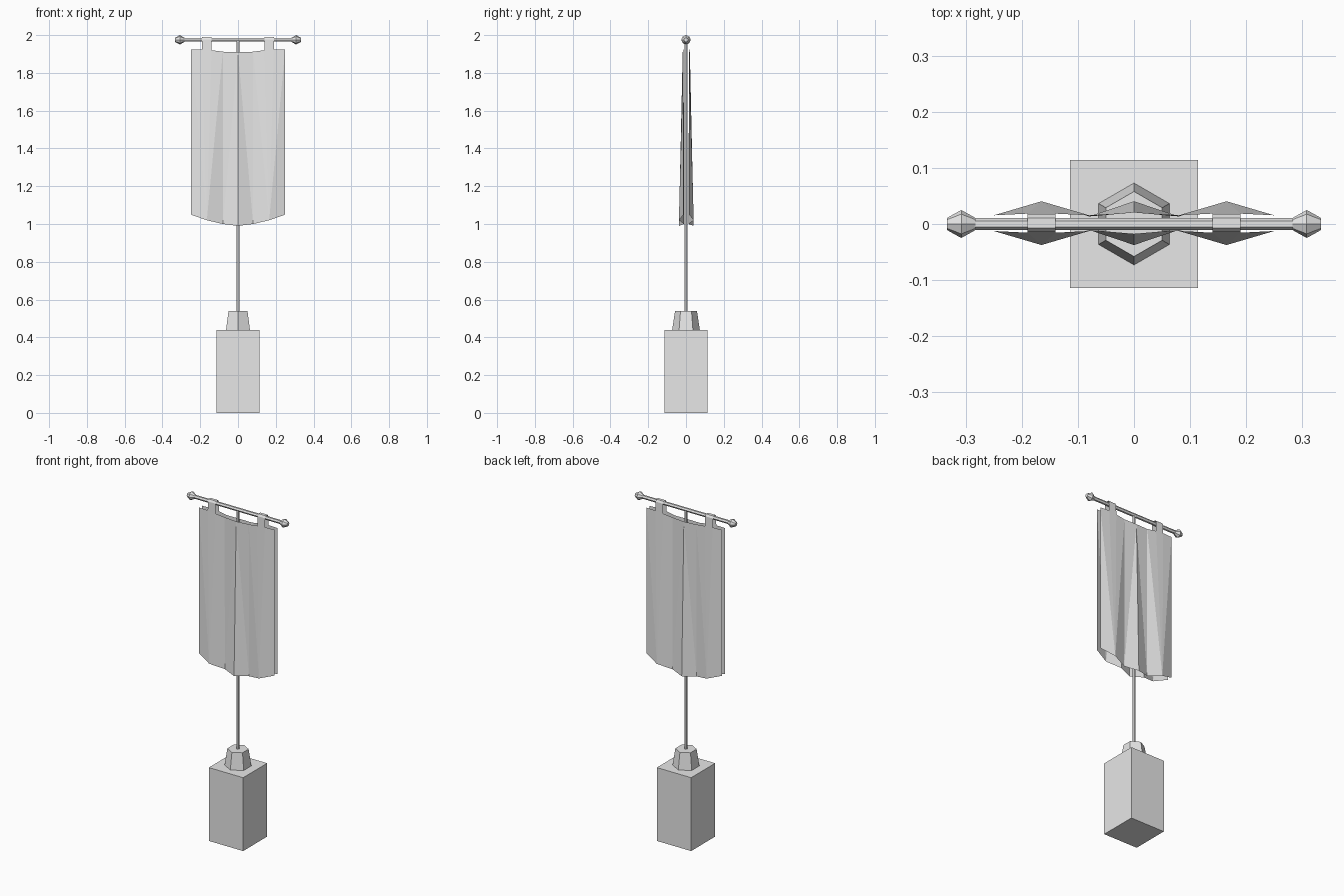
import bpy, bmesh, math
from mathutils import Matrix

cube = bpy.data.objects.get("Cube")
if cube:
    bpy.data.objects.remove(cube, do_unlink=True)

grey = bpy.data.materials.new("plain_grey")
grey.use_nodes = True
grey.diffuse_color = (0.8, 0.8, 0.8, 1)
grey.node_tree.nodes["Principled BSDF"].inputs["Base Color"].default_value = (0.8, 0.8, 0.8, 1)


def finish(name, bm, location=(0, 0, 0)):
    bmesh.ops.remove_doubles(bm, verts=bm.verts, dist=0.0005)
    bmesh.ops.recalc_face_normals(bm, faces=bm.faces)
    mesh = bpy.data.meshes.new(name)
    bm.to_mesh(mesh)
    bm.free()
    mesh.materials.append(grey)
    obj = bpy.data.objects.new(name, mesh)
    obj.location = location
    bpy.context.collection.objects.link(obj)
    return obj


def lathe(name, profile, sides, location=(0, 0, 0), axis="Z", turn=0.0):
    """Closed faceted solid from (radius, height) rings."""
    bm = bmesh.new()
    rings = [[bm.verts.new((r * math.cos(turn + math.tau * i / sides),
                            r * math.sin(turn + math.tau * i / sides), h))
              for i in range(sides)] for r, h in profile]
    for low, high in zip(rings, rings[1:]):
        for i in range(sides):
            j = (i + 1) % sides
            bm.faces.new((low[i], low[j], high[j], high[i]))
    bm.faces.new(rings[0])
    bm.faces.new(rings[-1])
    if axis == "X":
        bm.transform(Matrix.Rotation(math.pi / 2, 4, "Y"))
    return finish(name, bm, location)


# Plinth, socket and pole
lathe("plinth", [(0.161, 0), (0.161, 0.44)], 4, turn=math.pi / 4)
lathe("pole_socket", [(0.073, 0.44), (0.058, 0.54)], 6, turn=math.pi / 2)
lathe("pole", [(0.008, 0.53), (0.008, 1.975)], 6)

# Crossbar with a faceted knob at each end
lathe("crossbar", [(0.011, -0.3), (0.011, 0.3)], 6, (0, 0, 1.975), "X", math.pi / 2)
for side, x in (("left", 0.308), ("right", -0.308)):
    lathe(side + "_knob", [(0.011, -0.025), (0.025, 0), (0.011, 0.025)],
          8, (x, 0, 1.975), "X")

# Banner: one quarter of the pleated cloth, mirrored across both axes
top = [(0.25, 0.014, 1.925), (0.19, 0.017, 1.925), (0.14, 0.017, 1.92),
       (0.08, 0.014, 1.912), (0, 0.019, 1.91)]
hem = [(0.25, 0.014, 1.05), (0.165, 0.039, 1.02), (0.08, 0.012, 1.0), (0, 0.039, 0.99)]
panels = [
    (top[0], top[1], hem[1]), (top[0], hem[1], hem[0]),
    (top[1], top[2], hem[1]),
    (top[2], top[3], hem[1]), (top[3], hem[2], hem[1]),
    (top[3], top[4], hem[2]), (top[4], hem[3], hem[2]),
]
# Hanging tab that wraps over the crossbar
loop = [(0.017, None), (0.016, 1.978), (0.009, 1.99), (0, 1.99)]
for (y0, z0), (y1, z1) in zip(loop, loop[1:]):
    panels.append(((0.19, y0, z0 or 1.925), (0.14, y0, z0 or 1.92),
                   (0.14, y1, z1), (0.19, y1, z1)))
bm = bmesh.new()
for sx in (1, -1):
    for sy in (1, -1):
        for panel in panels:
            bm.faces.new([bm.verts.new((x * sx, y * sy, z)) for x, y, z in panel])
finish("banner_cloth", bm, (0, 0.0015, 0))
